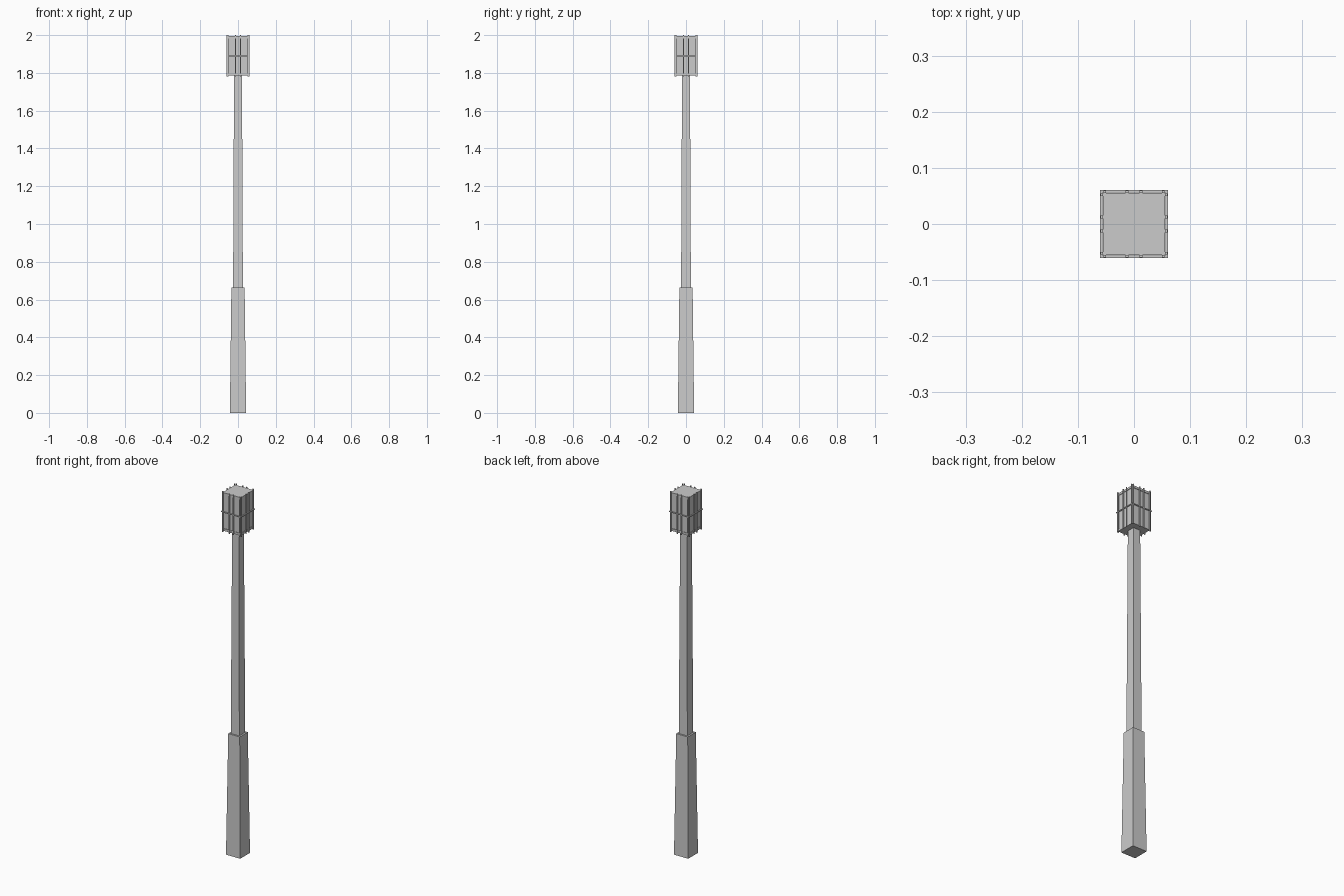
import bpy, math

if "Cube" in bpy.data.objects:
    bpy.data.objects.remove(bpy.data.objects["Cube"])

def frustum(name, r0, r1, z0, z1):
    # square tapered section; r0/r1 are half widths
    bpy.ops.mesh.primitive_cone_add(vertices=4, radius1=r0 * math.sqrt(2), radius2=r1 * math.sqrt(2),
                                    depth=z1 - z0, location=(0, 0, (z0 + z1) / 2),
                                    rotation=(0, 0, math.pi / 4))
    bpy.context.object.name = name

def bar(name, centre, size, turn):
    # bar on the front face, turned about z onto the given side
    x, y, z = centre
    c, s = math.cos(turn), math.sin(turn)
    bpy.ops.mesh.primitive_cube_add(size=1, location=(x * c - y * s, x * s + y * c, z),
                                    rotation=(0, 0, turn))
    ob = bpy.context.object
    ob.name = name
    ob.scale = size

# Post
frustum("post_base", 0.043, 0.035, 0.0, 0.665)
frustum("post_shaft", 0.026, 0.021, 0.66, 1.79)

# Lantern body with slightly wider top and bottom plates
frustum("lantern_body", 0.052, 0.052, 1.79, 1.99)
frustum("lantern_bottom_plate", 0.055, 0.055, 1.785, 1.797)
frustum("lantern_top_plate", 0.055, 0.055, 1.983, 1.995)

# Cage rods on the four sides
T = 0.005
for k in range(4):
    a = k * math.pi / 2
    for x in (-0.052, -0.0125, 0.0125, 0.052):
        bar("cage_upright", (x, -0.0575, 1.89), (T, T, 0.22), a)
    bar("cage_crossbar", (0, -0.0585, 1.89), (0.122, T, T), a)
